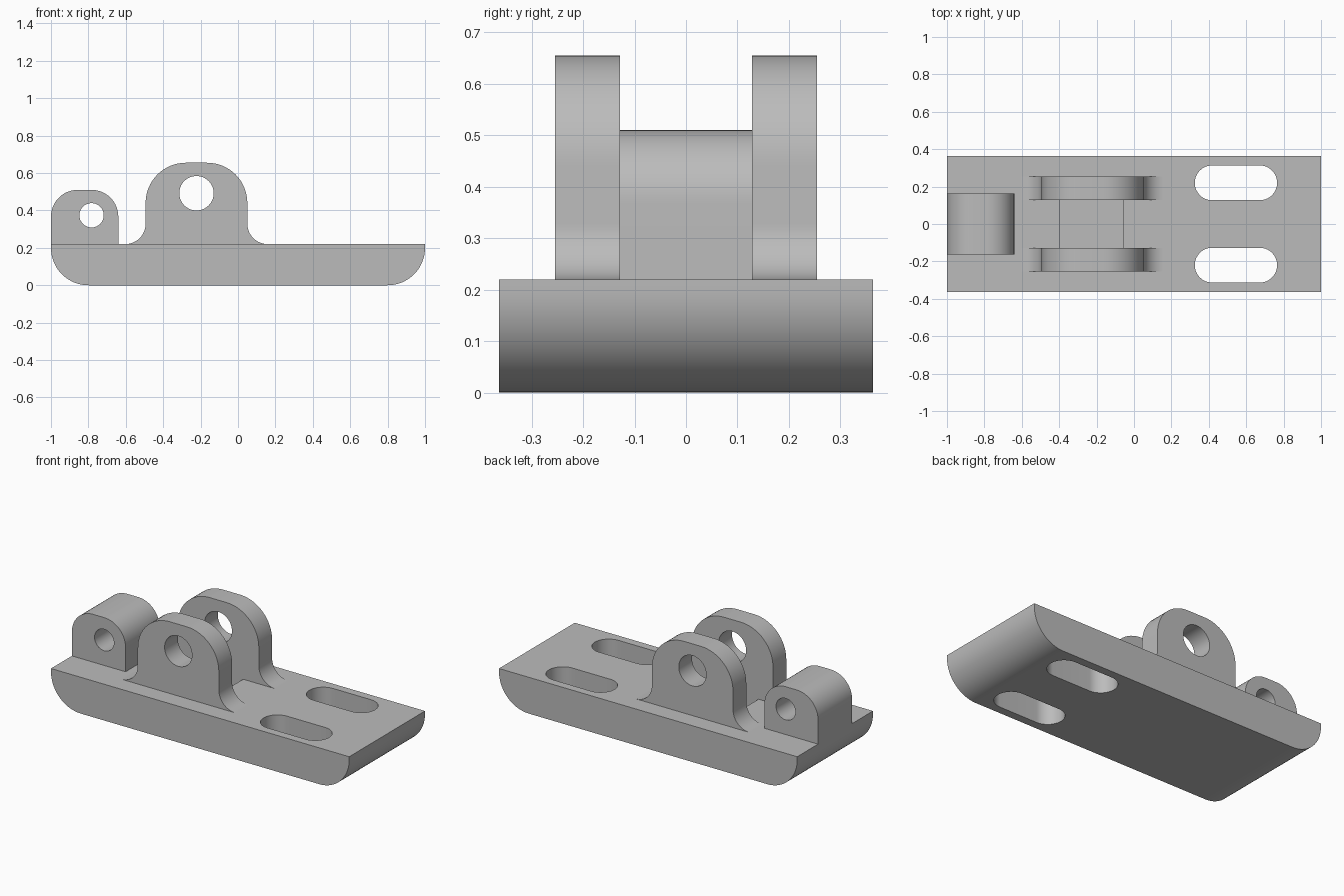
import bpy
import bmesh
import math
from mathutils import Vector

cube = bpy.data.objects.get("Cube")
if cube:
    bpy.data.objects.remove(cube, do_unlink=True)

grey = bpy.data.materials.new("plain grey")
grey.use_nodes = True
colour = (0.5, 0.5, 0.5, 1)
grey.diffuse_color = colour
grey.node_tree.nodes["Principled BSDF"].inputs["Base Color"].default_value = colour


def rounded(corners, steps=16):
    """Outline through (u, v, radius) corners, with tangent arcs where radius > 0."""
    outline = []
    for i, (u, v, radius) in enumerate(corners):
        here = Vector((u, v))
        if not radius:
            outline.append(here)
            continue
        before = (Vector(corners[i - 1][:2]) - here).normalized()
        after = (Vector(corners[(i + 1) % len(corners)][:2]) - here).normalized()
        half = before.angle(after) / 2
        centre = here + (before + after).normalized() * radius / math.sin(half)
        reach = radius / math.tan(half)
        start = here + before * reach - centre
        sweep = start.angle_signed(here + after * reach - centre)
        for k in range(steps + 1):
            a = -sweep * k / steps
            outline.append(centre + Vector((
                start.x * math.cos(a) - start.y * math.sin(a),
                start.x * math.sin(a) + start.y * math.cos(a))))
    return outline


def box(u0, u1, v0, v1, radius=0):
    return [(u0, v0, radius), (u1, v0, radius), (u1, v1, radius), (u0, v1, radius)]


def prism(name, corners, low, high, axis="y"):
    """Extrude an outline along y (outline in x, z) or along z (outline in x, y)."""
    bm = bmesh.new()
    verts = [bm.verts.new((p.x, low, p.y) if axis == "y" else (p.x, p.y, low))
             for p in rounded(corners)]
    bmesh.ops.remove_doubles(bm, verts=verts, dist=0.0001)
    face = bm.faces.new(bm.verts[:])
    moved = bmesh.ops.extrude_face_region(bm, geom=[face], use_keep_orig=True)["geom"]
    shift = Vector((0, high - low, 0) if axis == "y" else (0, 0, high - low))
    bmesh.ops.translate(bm, vec=shift,
                        verts=[g for g in moved if isinstance(g, bmesh.types.BMVert)])
    bmesh.ops.recalc_face_normals(bm, faces=bm.faces[:])
    mesh = bpy.data.meshes.new(name)
    bm.to_mesh(mesh)
    bm.free()
    mesh.materials.append(grey)
    obj = bpy.data.objects.new(name, mesh)
    bpy.context.collection.objects.link(obj)
    return obj


def activate(obj):
    bpy.ops.object.select_all(action="DESELECT")
    obj.select_set(True)
    bpy.context.view_layer.objects.active = obj


def finish(obj, cutters=()):
    """Cut the openings, then smooth the curved faces."""
    activate(obj)
    for cutter in cutters:
        mod = obj.modifiers.new("opening", "BOOLEAN")
        mod.operation = "DIFFERENCE"
        mod.solver = "EXACT"
        mod.object = cutter
        bpy.ops.object.modifier_apply(modifier=mod.name)
        bpy.data.objects.remove(cutter, do_unlink=True)
    bpy.ops.object.shade_smooth_by_angle(angle=math.radians(30))


def bore(x, z, radius):
    return prism("bore", box(x - radius, x + radius, z - radius, z + radius, radius), -1, 1)


TOP = 0.22
SUNK = TOP - 0.01

# Base plate with rounded lower ends, two slots and a shallow pocket
base = prism("base_plate", [(-1, TOP, 0), (-1, 0, 0.2), (1, 0, 0.2), (1, TOP, 0)],
             -0.363, 0.363)
openings = [prism("slot", box(0.325, 0.765, y - 0.093, y + 0.093, 0.0929), -1, 1, "z")
            for y in (-0.22, 0.22)]
openings.append(prism("pocket", box(-0.397, -0.055, -0.128, 0.128), 0.14, 1, "z"))
finish(base, openings)

# Pair of tall lugs with filleted feet
MID, HALF, FOOT = -0.222, 0.272, 0.11
wall_l, wall_r = MID - HALF, MID + HALF
tall = [(wall_l - FOOT, SUNK, 0), (wall_r + FOOT, SUNK, 0), (wall_r + FOOT, TOP, 0),
        (wall_r, TOP, FOOT - 0.001), (wall_r, 0.655, 0.215),
        (wall_l, 0.655, 0.215), (wall_l, TOP, FOOT - 0.001), (wall_l - FOOT, TOP, 0)]
for name, low in (("front_lug", -0.255), ("back_lug", 0.128)):
    finish(prism(name, tall, low, low + 0.127), [bore(MID, 0.492, 0.092)])

# Wide low lug at the end of the plate
low_lug = prism("end_lug", [(-1, SUNK, 0), (-0.64, SUNK, 0),
                            (-0.64, 0.51, 0.143), (-1, 0.51, 0.143)], -0.163, 0.163)
finish(low_lug, [bore(-0.783, 0.374, 0.065)])
